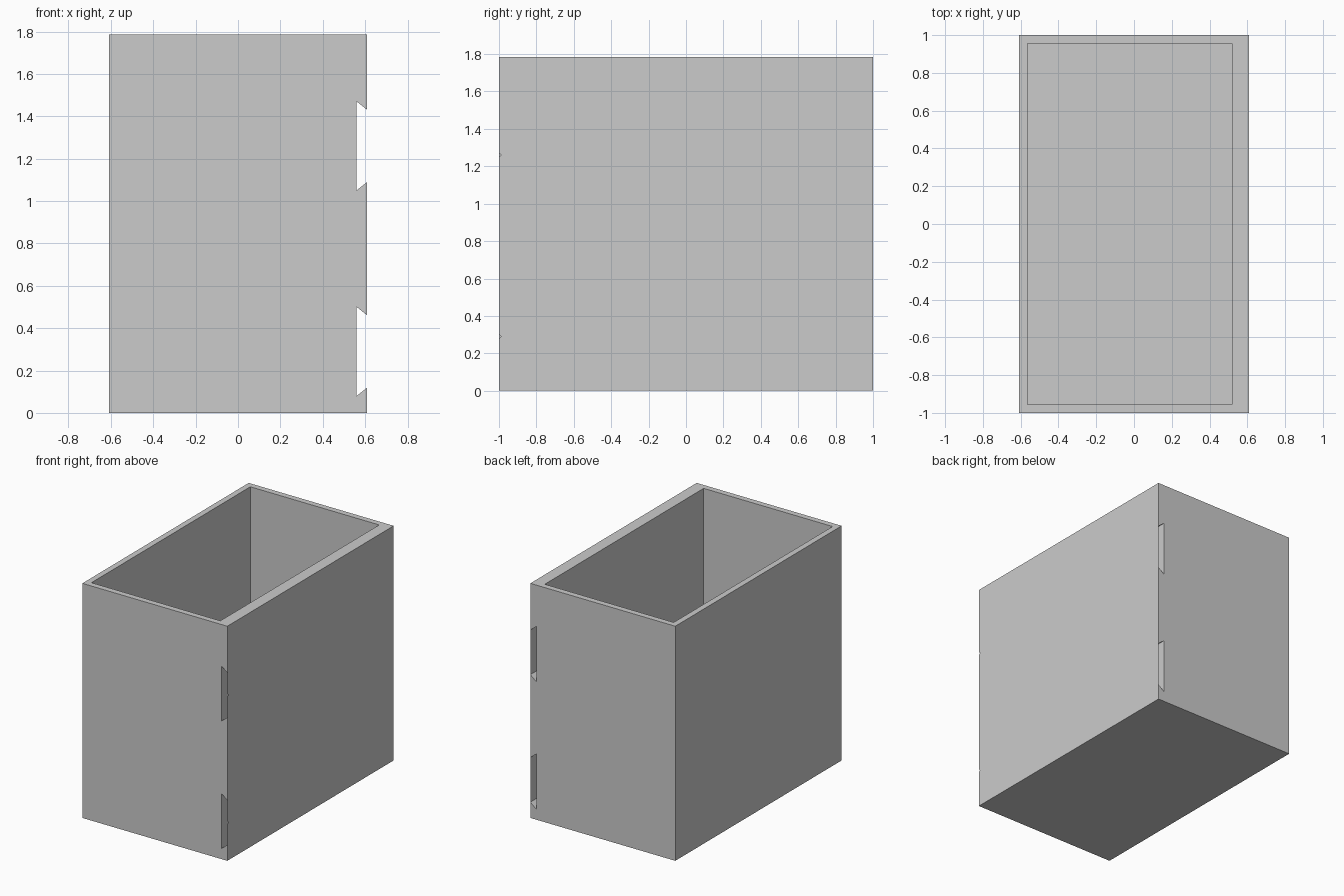
import bpy, bmesh

if "Cube" in bpy.data.objects:
    bpy.data.objects.remove(bpy.data.objects["Cube"])

X, Y, H = 0.61, 1.0, 1.785      # half width, half depth, height
FLOOR = 0.045                   # floor thickness
IN_X, LIP, FLARE = 0.56, 0.17, 0.21   # groove bed, half opening, half bed
GROOVES = (0.29, 1.26)          # groove centre heights

grey = bpy.data.materials.new("plain_grey")
grey.diffuse_color = (0.6, 0.6, 0.6, 1)
grey.use_nodes = True
grey.node_tree.nodes["Principled BSDF"].inputs["Base Color"].default_value = grey.diffuse_color


def finish(bm, name):
    mesh = bpy.data.meshes.new(name)
    bm.to_mesh(mesh)
    bm.free()
    mesh.materials.append(grey)
    obj = bpy.data.objects.new(name, mesh)
    bpy.context.collection.objects.link(obj)
    return obj


def prism(name, profile, y0, y1):
    """Extrude an (x, z) profile along y."""
    bm = bmesh.new()
    face = bm.faces.new([bm.verts.new((x, y0, z)) for x, z in profile])
    new = bmesh.ops.extrude_face_region(bm, geom=[face])["geom"]
    bmesh.ops.translate(bm, vec=(0, y1 - y0, 0),
                        verts=[v for v in new if isinstance(v, bmesh.types.BMVert)])
    bmesh.ops.recalc_face_normals(bm, faces=bm.faces)
    return finish(bm, name)


# Box body with dovetail grooves running along its right wall
profile = [(-X, 0), (X, 0)]
for c in GROOVES:
    profile += [(X, c - LIP), (IN_X, c - FLARE), (IN_X, c + FLARE), (X, c + LIP)]
profile += [(X, H), (-X, H)]
body = prism("box_body", profile, -Y, Y)

# Open cavity, with a thicker wall on the grooved side
cavity = prism("cavity_cutter",
               [(-0.565, FLOOR), (0.52, FLOOR), (0.52, H + 0.2), (-0.565, H + 0.2)],
               -0.955, 0.955)
cut = body.modifiers.new("cavity", "BOOLEAN")
cut.operation, cut.solver, cut.object = "DIFFERENCE", "EXACT", cavity
bpy.context.view_layer.objects.active = body
bpy.ops.object.modifier_apply(modifier=cut.name)
bpy.data.objects.remove(cavity)

# Thin skins closing the grooves on the right, each with a tiny nick in front
for i, c in enumerate(GROOVES):
    bm = bmesh.new()
    outline = [(-Y, c - LIP), (Y, c - LIP), (Y, c + LIP), (-Y, c + LIP),
               (-Y, c + 0.012), (-Y + 0.012, c), (-Y, c - 0.012)]
    bm.faces.new([bm.verts.new((X, y, z)) for y, z in outline])
    finish(bm, f"groove_skin_{i + 1}")
